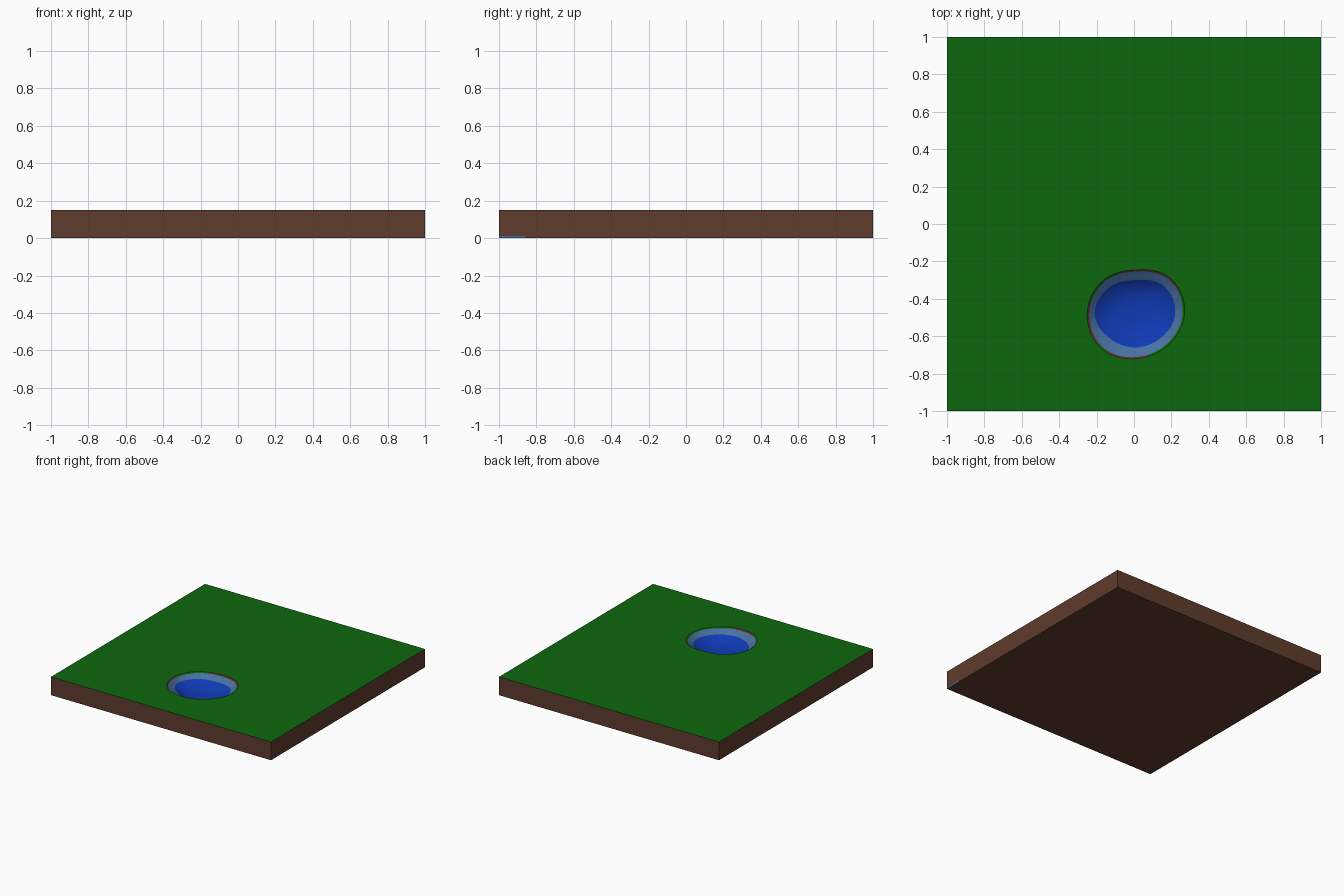
import bpy, bmesh, math
from mathutils import Vector

if "Cube" in bpy.data.objects:
    bpy.data.objects.remove(bpy.data.objects["Cube"])

N = 96
TOP = 0.15
CX, CY = 0.01, -0.48


def material(name, rgb):
    m = bpy.data.materials.new(name)
    m.diffuse_color = (*rgb, 1)
    m.use_nodes = True
    m.node_tree.nodes["Principled BSDF"].inputs["Base Color"].default_value = m.diffuse_color
    return m


GRASS = material("grass green", (0.004, 0.135, 0.004))
SOIL = material("soil brown", (0.115, 0.045, 0.026))
CLAY = material("red clay", (0.13, 0.032, 0.03))
SHALLOW = material("shallow blue", (0.065, 0.165, 0.36))
WATER = material("deep blue", (0.005, 0.042, 0.46))

# Radii of the irregular pond every 45 degrees, starting at +x
SHORE = [0.26, 0.265, 0.235, 0.25, 0.26, 0.262, 0.24, 0.24]
WATERLINE = [0.21, 0.21, 0.18, 0.20, 0.22, 0.19, 0.18, 0.185]


def radius(table, a):
    t = a / (math.pi / 4)
    i = int(t) % 8
    p0, p1, p2, p3 = (table[(i + k) % 8] for k in (-1, 0, 1, 2))
    f = t - int(t)
    return p1 + 0.5 * f * (p2 - p0 + f * (2 * p0 - 5 * p1 + 4 * p2 - p3
                                          + f * (3 * (p1 - p2) + p3 - p0)))


ANGLES = [2 * math.pi * i / N for i in range(N)]


def pond_ring(table, scale, z):
    return [(CX + radius(table, a) * scale * math.cos(a),
             CY + radius(table, a) * scale * math.sin(a), z) for a in ANGLES]


def square_ring(z):
    # Rays from the pond to the slab edge, the nearest ones snapped to corners
    pts = []
    for a in ANGLES:
        c, s = math.cos(a), math.sin(a)
        tx = ((1 if c > 0 else -1) - CX) / c if abs(c) > 1e-6 else 99
        ty = ((1 if s > 0 else -1) - CY) / s if abs(s) > 1e-6 else 99
        t = min(tx, ty)
        pts.append(Vector((CX + c * t, CY + s * t, z)))
    for x in (-1, 1):
        for y in (-1, 1):
            corner = Vector((x, y, z))
            i = min(range(N), key=lambda k: (pts[k] - corner).length)
            pts[i] = corner
    return pts


def loft(name, rings, mats, pick, cap):
    """Join rings of N points; pick(band, angle) gives the material slot."""
    bm = bmesh.new()
    loops = [[bm.verts.new(p) for p in r] for r in rings]
    for b in range(len(loops) - 1):
        for i in range(N):
            j = (i + 1) % N
            f = bm.faces.new((loops[b][i], loops[b][j], loops[b + 1][j], loops[b + 1][i]))
            f.material_index = pick(b, math.degrees(ANGLES[i]))
    f = bm.faces.new(loops[-1])
    f.material_index = cap
    bm.normal_update()
    me = bpy.data.meshes.new(name)
    bm.to_mesh(me)
    bm.free()
    for m in mats:
        me.materials.append(m)
    ob = bpy.data.objects.new(name, me)
    bpy.context.collection.objects.link(ob)
    return ob


# Ground slab: grass top with a pond-shaped hole, soil sides and underside
ground = loft("ground_slab",
              [pond_ring(SHORE, 1, TOP), square_ring(TOP), square_ring(0)],
              [GRASS, SOIL], lambda b, a: 0 if b == 0 else 1, 1)
bm = bmesh.new()
bm.from_mesh(ground.data)
for f in bm.faces:
    out = Vector((0, 0, 1)) if f.material_index == 0 else f.calc_center_median() - Vector((0, 0, 0.075))
    if f.normal.dot(out) < 0:
        f.normal_flip()
bm.to_mesh(ground.data)
bm.free()


# Pond bowl: grass lip with clay patches, shallow bank, deep water
def pond_colour(band, a):
    if band == 0:
        return 1 if 25 < a < 112 or 165 < a < 215 or 232 < a < 285 else 0
    return 2 if band < 3 else 3


mid = [tuple((Vector(p) + Vector(q)) / 2) for p, q in
       zip(pond_ring(SHORE, 0.96, 0.142), pond_ring(WATERLINE, 1, 0.112))]
rings = [pond_ring(SHORE, 1, TOP), pond_ring(SHORE, 0.96, 0.142), mid,
         pond_ring(WATERLINE, 1, 0.112)]
for s in (0.92, 0.82, 0.7, 0.55, 0.38, 0.2, 0.05):
    rings.append(pond_ring(WATERLINE, s, 0.06 + 0.052 * s ** 3))
pond = loft("pond_bowl", rings, [GRASS, CLAY, SHALLOW, WATER], pond_colour, 3)
bm = bmesh.new()
bm.from_mesh(pond.data)
for f in bm.faces:
    if f.normal.z < 0:
        f.normal_flip()
bm.to_mesh(pond.data)
bm.free()
bpy.context.view_layer.objects.active = pond
pond.select_set(True)
bpy.ops.object.shade_smooth_by_angle(angle=math.radians(30))

# Small water seep at the foot of the right side
bpy.ops.mesh.primitive_cube_add(size=1, location=(0.9995, -0.93, 0.006))
seep = bpy.context.object
seep.name = "water_seep"
seep.scale = (0.003, 0.14, 0.012)
seep.data.materials.append(SHALLOW)
